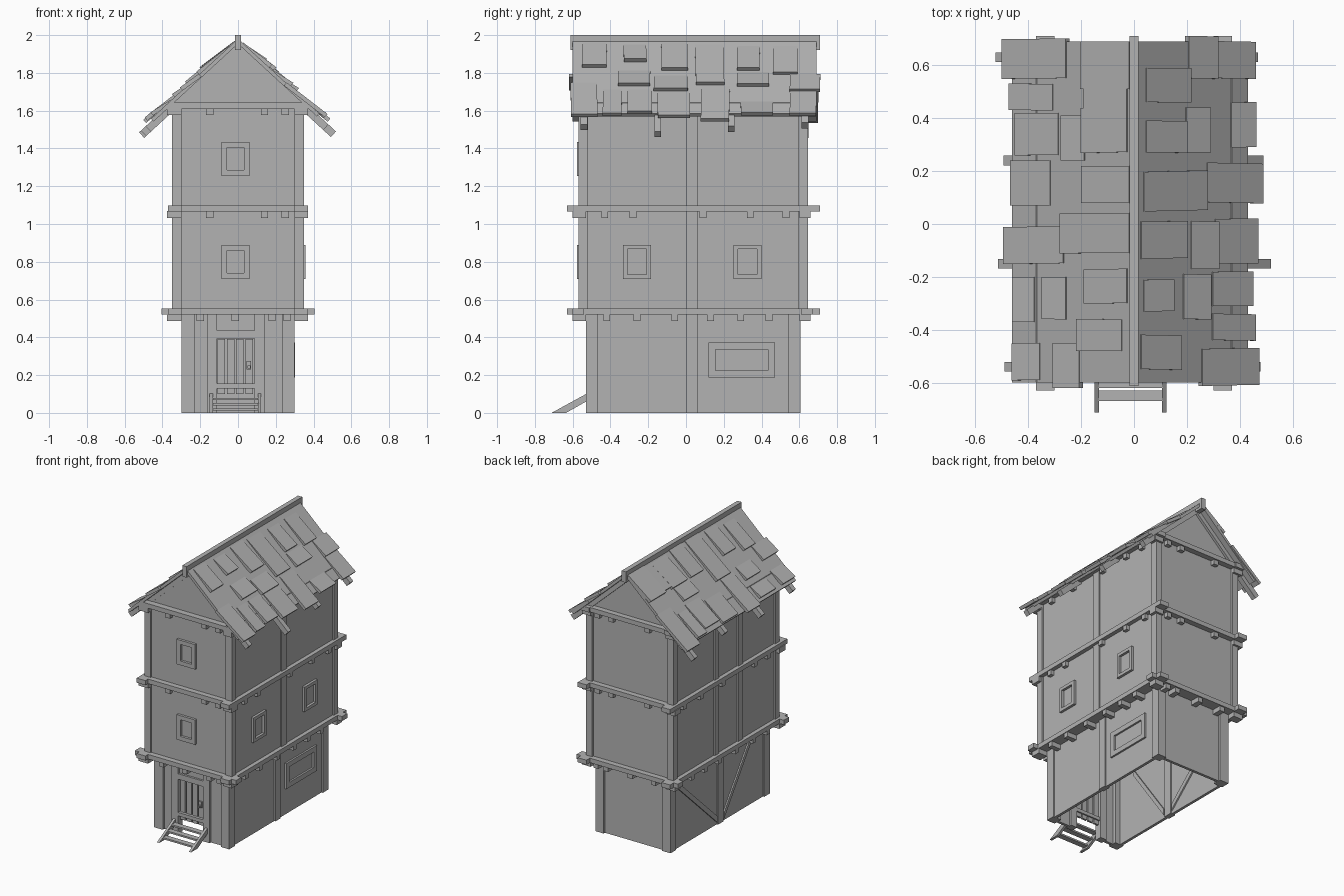
import bpy, bmesh, math, random
from mathutils import Vector

if "Cube" in bpy.data.objects:
    bpy.data.objects.remove(bpy.data.objects["Cube"], do_unlink=True)

random.seed(4)
COLOUR = (0.45, 0.45, 0.45, 1)
grey = bpy.data.materials.new("plain_grey")
grey.use_nodes = True
grey.diffuse_color = COLOUR
grey.node_tree.nodes["Principled BSDF"].inputs["Base Color"].default_value = COLOUR


def finish(name, bm):
    bmesh.ops.recalc_face_normals(bm, faces=bm.faces)
    mesh = bpy.data.meshes.new(name)
    bm.to_mesh(mesh)
    bm.free()
    mesh.materials.append(grey)
    obj = bpy.data.objects.new(name, mesh)
    bpy.context.scene.collection.objects.link(obj)
    return obj


def add_box(bm, xs, ys, zs, warp=None):
    """Box from ranges on three axes, optionally warped into place."""
    verts = bmesh.ops.create_cube(bm, size=1)["verts"]
    for v in verts:
        p = Vector(r[0] if c < 0 else r[1] for c, r in zip(v.co, (xs, ys, zs)))
        v.co = warp(p) if warp else p


def boxes(name, items):
    bm = bmesh.new()
    for item in items:
        add_box(bm, *item)
    return finish(name, bm)


def prism(name, outline, axis, lo, hi):
    """Extrude an outline along x or y; outline is (other axis, z)."""
    bm = bmesh.new()
    place = (lambda u, w, t: (t, u, w)) if axis == "x" else (lambda u, w, t: (u, t, w))
    face = bm.faces.new([bm.verts.new(place(u, w, lo)) for u, w in outline])
    new = bmesh.ops.extrude_face_region(bm, geom=[face])["geom"]
    shift = Vector(place(0, 0, hi - lo))
    bmesh.ops.translate(bm, vec=shift, verts=[g for g in new if isinstance(g, bmesh.types.BMVert)])
    return finish(name, bm)


def around(c, half):
    return (c - half, c + half)


# Ground floor walls, open below, with a doorway in the front
G = 0.52
boxes("ground_walls", [
    ((0.27, 0.29), (-0.5, 0.59), (0, G)),
    ((-0.29, -0.27), (-0.5, 0.59), (0, G)),
    ((-0.29, 0.29), (0.57, 0.59), (0, G)),
    ((-0.29, -0.12), (-0.51, -0.49), (0, G)),
    ((0.1, 0.29), (-0.51, -0.49), (0, G)),
    ((-0.12, 0.1), (-0.51, -0.49), (0.43, G)),
])
boxes("ground_posts", [
    (xs, ys, (0, G)) for xs in ((-0.3, -0.23), (0.235, 0.3))
    for ys in ((-0.53, -0.465), (0.54, 0.605))
] + [(around(s * 0.28, 0.02), (0, 0.06), (0, G)) for s in (-1, 1)])

# Diagonal braces on the right side
for name, foot, top in (("back_brace", 0.07, 0.54), ("front_brace", -0.01, -0.32)):
    w = 0.045
    prism(name, [(foot, 0.02), (foot, 0.02 + w), (top, 0.5), (top, 0.5 - w)], "x", -0.3, -0.26)

# Upper storeys
boxes("upper_walls", [((-0.34, 0.34), (-0.56, 0.63), (G, 1.63))])
corners = [(xs, ys) for xs in ((-0.35, -0.3), (0.3, 0.35)) for ys in ((-0.57, -0.52), (0.595, 0.645))]
middles = [((0.32, 0.35), (0, 0.06)), ((-0.35, -0.32), (0.12, 0.17)), ((-0.35, -0.32), (-0.15, -0.1))]
boxes("upper_posts", [(xs, ys, (G, 1.62)) for xs, ys in corners + middles])

# Belt beams and joist ends at each floor line
for name, z, reach, fronts, sides in (
    ("lower", 0.52, 0.405, (-0.2, -0.015, 0.18, 0.26), (-0.42, -0.26, -0.06, 0.13, 0.29, 0.44)),
    ("middle", 1.065, 0.37, (-0.15, 0.14, 0.25), (-0.43, -0.28, 0.09, 0.34, 0.53)),
    ("top", 1.61, 0.365, (-0.15, 0.14, 0.25), (-0.42, -0.2, 0.1, 0.34, 0.5)),
):
    zs = (z, z + 0.033)
    end = 0.6 if name == "top" else 0.63
    boxes(name + "_belt", [
        ((-reach, reach), (-0.6, -0.54), zs), ((-reach, reach), (0.61, 0.67), zs),
        ((0.3, 0.37), (-end, end + 0.08), zs), ((-0.37, -0.3), (-end, end + 0.08), zs),
    ])
    under = (z - 0.034, z + 0.005)
    boxes(name + "_joists", [
        (around(x, 0.019), ys, under) for x in fronts for ys in ((-0.59, -0.5), (0.57, 0.66))
    ] + [
        (xs, around(y, 0.018), under) for y in sides for xs in ((0.27, 0.365), (-0.365, -0.27))
    ] + [
        (xs, ys, under) for xs in ((-0.375, -0.3), (0.3, 0.37)) for ys in ((-0.6, -0.53), (0.6, 0.66))
    ])


# Window frames with a thin pane behind
def window(name, axis, face, c, z, w, h, bar):
    bars = [
        ((c - w, c + w), (z + h - bar, z + h)), ((c - w, c + w), (z - h, z - h + bar)),
        ((c - w, c - w + bar), (z - h + bar, z + h - bar)), ((c + w - bar, c + w), (z - h + bar, z + h - bar)),
    ]
    out = (face - 0.018, face + 0.018)
    boxes(name, [(out, u, v) if axis == "x" else (u, out, v) for u, v in bars])


window("front_upper_window", "y", -0.56, -0.013, 1.345, 0.074, 0.09, 0.03)
window("front_lower_window", "y", -0.56, -0.013, 0.8, 0.074, 0.09, 0.03)
window("side_window_front", "x", 0.34, -0.26, 0.8, 0.074, 0.09, 0.023)
window("side_window_back", "x", 0.34, 0.325, 0.8, 0.074, 0.09, 0.023)
window("side_wide_window", "x", 0.285, 0.295, 0.28, 0.175, 0.092, 0.036)

# Door of spaced planks with frame, threshold and handle
boxes("door_frame", [
    ((-0.165, -0.112), (-0.525, -0.475), (0, G)), ((0.088, 0.14), (-0.525, -0.475), (0, G)),
    ((-0.112, 0.088), (-0.525, -0.475), (0.395, 0.435)),
])
boxes("door_planks", [(around(-0.088 + i * 0.049, 0.0195), (-0.505, -0.49), (0.1, 0.39)) for i in range(4)])
boxes("door_threshold", [((-0.112, 0.088), (-0.525, -0.48), (0.13, 0.155))])
boxes("door_handle", [((0.045, 0.07), (-0.515, -0.5), (0.23, 0.275)), ((0.05, 0.065), (-0.53, -0.515), (0.235, 0.25))])

# Entrance steps
for name, x in (("left_stringer", 0.105), ("right_stringer", -0.15)):
    prism(name, [(-0.712, 0), (-0.635, 0), (-0.52, 0.065), (-0.52, 0.105)], "x", x, x + 0.018)
boxes("step_treads", [
    ((-0.135, 0.11), (y, y + 0.04), (z, z + 0.012))
    for y, z in ((-0.67, 0.012), (-0.62, 0.04), (-0.57, 0.067))
])

# Gable walls
for name, y in (("front_gable", -0.555), ("back_gable", 0.61)):
    prism(name, [(-0.34, 1.63), (0.34, 1.63), (0, 1.95)], "y", y, y + 0.02)

# Roof: coordinates run (distance across from ridge, y, height off slope)
RIDGE = 1.97
pitch = math.atan(0.92)
ca, sa = math.cos(pitch), math.sin(pitch)


def on_slope(side):
    def warp(p):
        d = p.x / ca
        return Vector((side * (d * ca + p.z * sa), p.y, RIDGE - d * sa + p.z * ca))
    return warp


def shingle_warp(side, inner, outer):
    base = on_slope(side)
    lift = random.uniform(0.014, 0.024)
    skew = random.uniform(-0.03, 0.03)
    mid = (inner + outer) / 2

    def warp(p):
        t = (p.x - inner) / (outer - inner)
        return base(Vector((p.x, p.y + (p.x - mid) * skew, p.z + t * lift)))
    return warp


left_shingles = [
    (.20, .30, .55, .71), (.30, .44, .55, .69), (.04, .20, .46, .59), (.36, .44, .29, .46),
    (.04, .18, .27, .39), (.19, .27, .27, .44), (.27, .47, .08, .23), (.03, .26, .05, .20),
    (.02, .18, -.13, .01), (.21, .30, -.17, .01), (.30, .45, -.15, .02), (.03, .13, -.33, -.21),
    (.18, .27, -.36, -.19), (.29, .43, -.31, -.18), (.29, .44, -.44, -.34), (.02, .16, -.55, -.42),
    (.25, .45, -.61, -.47),
]
right_shingles = [
    (.25, .48, .55, .70), (.01, .18, .51, .69), (.30, .45, .43, .53), (.02, .17, .42, .52),
    (.28, .43, .26, .42), (.18, .26, .24, .41), (.02, .18, .27, .44), (.31, .45, .07, .24),
    (.01, .18, .08, .22), (.01, .26, -.11, .04), (.26, .47, -.15, -.01), (.02, .17, -.30, -.17),
    (.37, .44, -.37, -.20), (.25, .33, -.36, -.20), (.04, .20, -.48, -.36), (.35, .44, -.59, -.45),
    (.20, .29, -.62, -.45),
]
rafter_rows = (-0.54, -0.15, 0.24, 0.63)
for word, side, eave, ends, shingles in (
    ("left", 1, 0.425, (0.48, 0.52, 0.49, 0.47), left_shingles),
    ("right", -1, 0.455, (0.49, 0.515, 0.495, 0.525), right_shingles),
):
    slope = on_slope(side)
    boxes(word + "_roof_slab", [((0, eave), (-0.6, 0.69), (-0.012, 0.008), slope)])
    boxes(word + "_rafters", [
        ((0.01, e), around(y, 0.018), (-0.042, -0.002), slope) for y, e in zip(rafter_rows, ends)
    ])
    boxes(word + "_shingles", [
        ((a, b), (c, d), (-0.01, 0.012), shingle_warp(side, a, b)) for a, b, c, d in shingles
    ])
boxes("ridge_beam", [((-0.017, 0.017), (-0.612, 0.71), (1.92, 2.0))])
